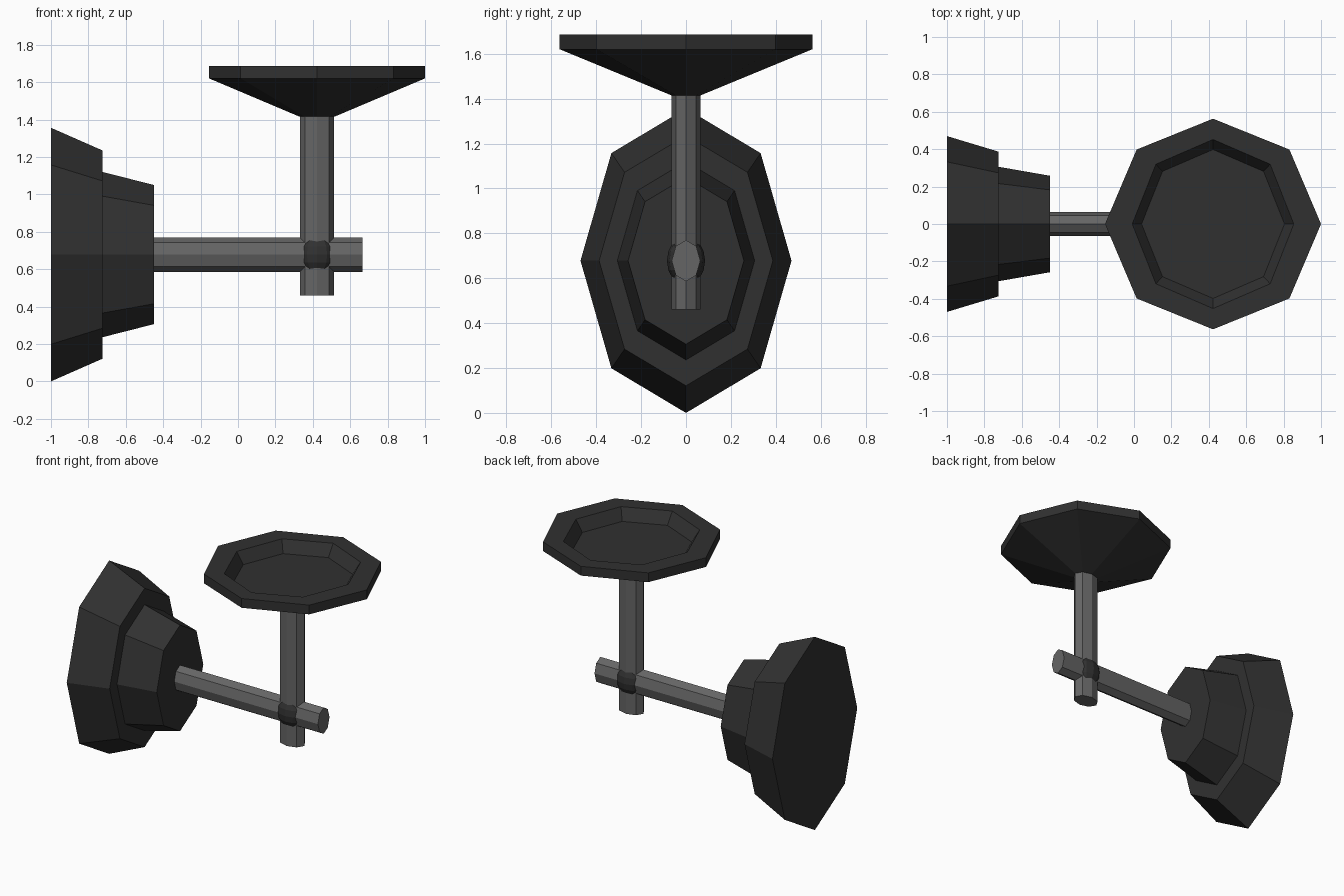
import bpy, bmesh, math
from mathutils import Matrix, Vector

if "Cube" in bpy.data.objects:
    bpy.data.objects.remove(bpy.data.objects["Cube"])


def material(name, v):
    m = bpy.data.materials.new(name)
    m.diffuse_color = (v, v, v, 1)
    m.use_nodes = True
    m.node_tree.nodes["Principled BSDF"].inputs["Base Color"].default_value = m.diffuse_color
    return m


BLACK = material("black metal", 0.03)
STEEL = material("grey steel", 0.13)


def finish(bm, name, mat):
    bmesh.ops.recalc_face_normals(bm, faces=bm.faces)
    me = bpy.data.meshes.new(name)
    bm.to_mesh(me)
    bm.free()
    me.materials.append(mat)
    ob = bpy.data.objects.new(name, me)
    bpy.context.collection.objects.link(ob)
    return ob


def loft(name, mat, rings, axis, centre, sides=8):
    """Stack elliptical rings (position, radius a, radius b) along x or z and cap both ends."""
    bm = bmesh.new()
    loops = []
    for pos, a, b in rings:
        loop = []
        for i in range(sides):
            t = 2 * math.pi * i / sides
            u, v = a * math.cos(t), b * math.sin(t)
            if axis == 'X':
                co = (pos, centre[1] + v, centre[2] + u)
            else:
                co = (centre[0] + u, centre[1] + v, pos)
            loop.append(bm.verts.new(co))
        loops.append(loop)
    for lo, hi in zip(loops, loops[1:]):
        for i in range(sides):
            j = (i + 1) % sides
            bm.faces.new((lo[i], lo[j], hi[j], hi[i]))
    bm.faces.new(loops[0])
    bm.faces.new(loops[-1])
    return finish(bm, name, mat)


ZC, XC = 0.678, 0.4225   # height of the arm, position of the post

# stepped oval wall mount
loft("wall_mount", BLACK,
     [(-1.0, 0.678, 0.47), (-0.725, 0.557, 0.387),
      (-0.725, 0.442, 0.306), (-0.45, 0.372, 0.258)], 'X', (0, 0, ZC))

# horizontal arm and vertical post
loft("arm", STEEL, [(-0.47, 0.092, 0.064), (0.665, 0.092, 0.064)], 'X', (0, 0, ZC))
loft("post", STEEL, [(0.46, 0.092, 0.064), (1.43, 0.092, 0.064)], 'Z', (XC, 0, 0))

# ball joint where they cross
bm = bmesh.new()
bmesh.ops.create_uvsphere(bm, u_segments=12, v_segments=8, radius=1.0,
                          matrix=Matrix.Translation((XC, 0, ZC))
                          @ Matrix.Diagonal((0.108, 0.085, 0.11, 1)))
finish(bm, "ball_joint", BLACK)

# flared dish with a recessed top
loft("dish", BLACK,
     [(1.415, 0.093, 0.066), (1.62, 0.5775, 0.563), (1.685, 0.5775, 0.563),
      (1.685, 0.432, 0.452), (1.605, 0.382, 0.398)], 'Z', (XC, 0, 0))
